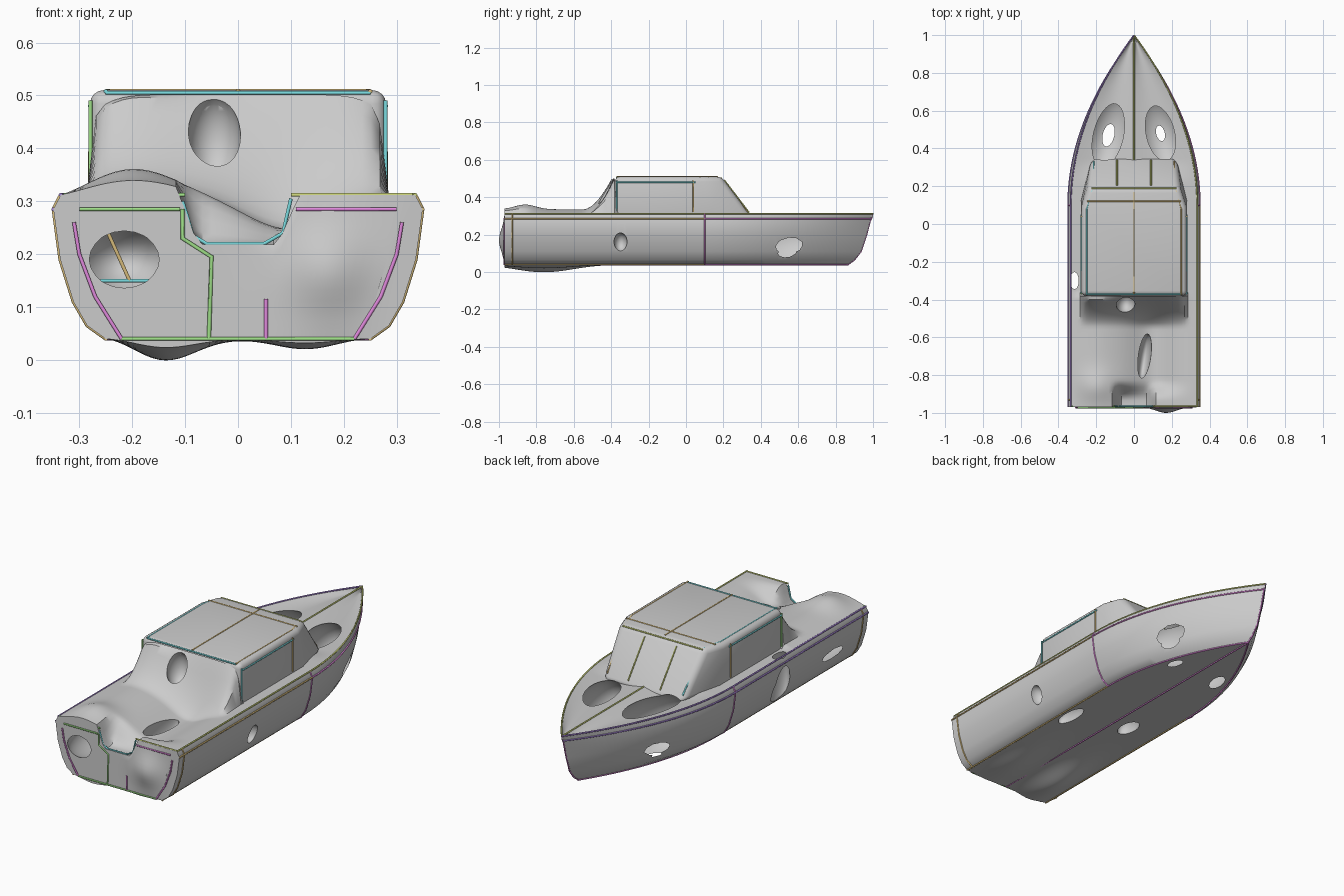
import bpy, bmesh, math
from mathutils import Matrix

if "Cube" in bpy.data.objects:
    bpy.data.objects.remove(bpy.data.objects["Cube"])

# Hull side levels: half width, height, y where the level meets the stem
LEVELS = [(.335, .312, 1.0), (.349, .285, .992), (.336, .19, .967),
          (.311, .11, .94), (.285, .065, .905), (.25, .04, .87)]
N = 40


def g(v, c, s):
    return math.exp(-((v - c) / s) ** 2)


def clamp(v):
    return min(1, max(0, v))


def place(level, t):
    """half width and y of a hull level; t<0 is the straight body, 0..1 the bow"""
    w, z, end = level
    if t < 0:
        return w, .1 + t
    return w * (1 - t * t), .1 + t * (end - .1)


def deck_height(u, x, y):
    """sculpted height of the deck"""
    if y > -.375:
        return .312 - (.018 * math.sin(math.pi * abs(u)) if y > .3 else 0)
    s = clamp(1 - (-.385 - y) / .16)
    fair = .19 * s ** 1.7 * clamp((.285 - abs(x)) / .02)
    h = .024 * g(x, -.2, .13) + .026 * g(x, -.2, .11) * g(y, -.86, .08)
    h -= .065 * g(x, .1, .12) * (1 - s)
    rim = clamp((-.83 - y) / .1)  # transom rim and its notch
    rim = rim * rim * (3 - 2 * rim)
    k = clamp((.115 - abs(x)) / .04)
    edge = max(h, 0) * (1 - k) - .094 * k
    h = h * (1 - rim) + edge * rim
    return .312 + min(.19, h + fair) * (1 - abs(u) ** 8)


def add_mesh(name, bm):
    bmesh.ops.recalc_face_normals(bm, faces=bm.faces)
    me = bpy.data.meshes.new(name)
    bm.to_mesh(me)
    bm.free()
    ob = bpy.data.objects.new(name, me)
    bpy.context.collection.objects.link(ob)
    return ob


def activate(ob):
    bpy.ops.object.select_all(action='DESELECT')
    ob.select_set(True)
    bpy.context.view_layer.objects.active = ob


def ellipsoids(name, specs):
    bm = bmesh.new()
    for c, r, turn in specs:
        mat = Matrix.Translation(c) @ Matrix.Rotation(math.radians(turn), 4, 'Z') @ Matrix.Diagonal((*r, 1))
        bmesh.ops.create_uvsphere(bm, u_segments=32, v_segments=20, radius=1, matrix=mat)
    return add_mesh(name, bm)


def cut(ob, cutter):
    m = ob.modifiers.new("openings", 'BOOLEAN')
    m.operation, m.solver, m.object = 'DIFFERENCE', 'EXACT', cutter
    activate(ob)
    bpy.ops.object.modifier_apply(modifier=m.name)


# Hull with sculpted deck, lofted from stern to bow
bm = bmesh.new()
rings = []
stations = [-1.07 + i * 1.07 / 60 for i in range(60)] + [math.sin(i / 28 * math.pi / 2) for i in range(28)] + [.9995]
for t in stations:
    ring = []
    w, y = place(LEVELS[0], t)
    for i in range(N + 1):
        u = 2 * i / N - 1
        ring.append((u * w, y, deck_height(u, u * w, y)))
    side = [(*place(l, t), l[1]) for l in LEVELS[1:5]]
    ring += side
    w, y = place(LEVELS[5], t)
    for i in range(N + 1):
        x = w * (1 - 2 * i / N)
        edge = 1 - abs(x / w) ** 6
        sag = (.042 * g(x, -.14, .085) + .02 * g(x, .13, .085)) * g(y, -.76, .22) * edge
        ring.append((x, y, .04 - sag))
    ring += [(-a, b, c) for a, b, c in reversed(side)]
    rings.append([bm.verts.new(p) for p in ring])
n = len(rings[0])
for a, b in zip(rings, rings[1:]):
    for i in range(n):
        bm.faces.new((a[i], a[(i + 1) % n], b[(i + 1) % n], b[i]))
# Transom (softly swollen on one side) and stem cap
for r, bulge, rows in ((rings[0], .03, 14), (rings[-1], 0, 1)):
    low = r[N + 5:2 * N + 6][::-1]
    cols = {}
    for i in range(1, N):
        a, b = r[i].co, low[i].co
        cols[i] = [r[i]]
        for k in range(1, rows):
            p = a.lerp(b, k / rows)
            p.y -= bulge * g(p.x, .17, .075) * g(p.z, .17, .08)
            cols[i].append(bm.verts.new(p))
        cols[i].append(low[i])
    for i in range(1, N - 1):
        for k in range(rows):
            bm.faces.new((cols[i][k], cols[i + 1][k], cols[i + 1][k + 1], cols[i][k + 1]))
    bm.faces.new([r[0]] + r[:2 * N + 5:-1] + [low[0]] + cols[1][::-1])
    bm.faces.new(r[N:N + 5] + [low[N]] + cols[N - 1][::-1])
hull = add_mesh("hull", bm)

# Cabin with raked windscreen
bm = bmesh.new()


def footprint(pts, z):
    loop = pts + [(-x, y) for x, y in reversed(pts)]
    return [bm.verts.new((x, y, z)) for x, y in loop]


lo = footprint([(.28, -.38), (.28, .13), (.225, .355)], .29)
hi = footprint([(.28, -.38), (.277, .09), (.24, .19)], .51)
bm.faces.new(lo)
bm.faces.new(hi)
for i in range(6):
    j = (i + 1) % 6
    bm.faces.new((lo[i], lo[j], hi[j], hi[i]))
cabin = add_mesh("cabin", bm)
m = cabin.modifiers.new("round", 'BEVEL')
m.width, m.segments = .026, 4
activate(cabin)
bpy.ops.object.modifier_apply(modifier=m.name)

# Openings and dents
openings = ellipsoids("openings", [
    ((-.135, .47, .185), (.125, .25, .15), -14), ((.14, .48, .185), (.12, .22, .148), 14),
    ((-.215, -.71, .19), (.122, .31, .1), 0), ((.055, -.70, .24), (.034, .12, .09), -8),
    ((.33, -.35, .16), (.05, .035, .05), 0), ((-.315, -.3, .19), (.035, .07, .16), 0),
    ((-.09, -.15, .05), (.04, .07, .06), 0), ((.2, -.24, .05), (.035, .09, .05), 0),
    ((-.045, -.42, .42), (.05, .06, .085), 0)])
for ob in (hull, cabin):
    cut(ob, openings)
    activate(ob)
    bpy.ops.object.shade_smooth_by_angle(angle=math.radians(38))
bpy.data.objects.remove(openings)

# Coloured edge trims
COLOURS = {"magenta": (.75, .25, .72, 1), "green": (.35, .75, .25, 1), "cyan": (.2, .72, .75, 1),
           "purple": (.4, .25, .7, 1), "ochre": (.68, .5, .2, 1), "olive": (.6, .65, .2, 1)}
for k, c in COLOURS.items():
    bpy.data.materials.new(k).diffuse_color = c


def trim(name, colour, pts, r=.004):
    cu = bpy.data.curves.new(name, 'CURVE')
    cu.dimensions, cu.bevel_depth, cu.bevel_resolution = '3D', r, 1
    cu.use_fill_caps = True
    sp = cu.splines.new('POLY')
    sp.points.add(len(pts) - 1)
    for p, co in zip(sp.points, pts):
        p.co = (*co, 1)
    cu.materials.append(bpy.data.materials[colour])
    bpy.context.collection.objects.link(bpy.data.objects.new(name, cu))


def level_line(k, s, t0, t1, count=20):
    out = []
    for i in range(count + 1):
        t = t0 + (t1 - t0) * i / count
        w, y = place(LEVELS[k], t)
        out.append((s * w, y, LEVELS[k][1]))
    return out


for s, tag, c in ((-1, "left", "purple"), (1, "right", "olive")):
    trim(tag + "_gunwale_trim", c, level_line(0, s, -1.07, 1, 50))
    trim(tag + "_rub_rail", c if s < 0 else "ochre", level_line(1, s, -1.07, 0, 2))
    trim(tag + "_bow_rail", "magenta" if s > 0 else c, level_line(1, s, 0, 1))
    trim(tag + "_chine_trim", "ochre", level_line(5, s, -1.07, 0, 2))
    trim(tag + "_bow_chine_trim", "magenta", level_line(5, s, 0, 1))
    trim(tag + "_side_seam", "magenta", [(s * w, .1, z) for w, z, e in LEVELS])
    trim(tag + "_stern_corner", "ochre", [(s * w, -.93, z) for w, z, e in LEVELS])
    trim(tag + "_transom_edge", "magenta",
         [(s * .31, -.972, .26), (s * .3, -.972, .2), (s * .27, -.972, .12), (s * .22, -.972, .04)])
    trim(tag + "_transom_bar", "green" if s < 0 else "magenta",
         [(s * .3, -.972, .285), (s * .11, -.972, .285)])
    trim(tag + "_transom_top", "green" if s < 0 else "olive", [(s * .33, -.965, .312), (s * .1, -.965, .312)])
    trim(tag + "_roof_trim", "cyan" if s < 0 else "ochre",
         [(s * .25, -.375, .508), (s * .25, .08, .508), (s * .222, .175, .505), (s * .212, .33, .32)])
    trim(tag + "_cabin_rear_edge", "green" if s < 0 else "cyan", [(s * .279, -.37, .32), (s * .279, -.37, .49)])
    trim(tag + "_window_top", "cyan", [(s * .28, -.37, .48), (s * .279, .05, .48)])
    trim(tag + "_window_post", "ochre", [(s * .28, .04, .32), (s * .279, .04, .49)])
    trim(tag + "_windscreen_bar", "olive", [(s * .09, .205, .492), (s * .09, .338, .318)])

trim("stem_trim", "magenta", [(0, e - .004, z) for w, z, e in LEVELS])
trim("keel_trim", "magenta", [(0, -.97, .039), (0, .87, .039)])
trim("foredeck_trim", "olive", [(0, .34, .312), (0, .99, .312)])
trim("roof_rear_trim", "cyan", [(-.25, -.372, .505), (.25, -.372, .505)])
trim("roof_centre_trim", "ochre", [(0, -.37, .509), (0, .17, .509)])
trim("roof_front_trim", "ochre", [(-.25, .12, .509), (.25, .12, .509)])
trim("windscreen_top_trim", "olive", [(-.225, .188, .503), (.225, .188, .503)])
trim("transom_base", "green", [(-.22, -.972, .04), (.22, -.972, .04)])
trim("transom_centre_seam", "green", [(-.105, -.972, .285), (-.105, -.972, .23), (-.05, -.972, .195), (-.055, -.972, .04)])
trim("transom_short_seam", "magenta", [(.053, -.972, .04), (.053, -.972, .115)])
trim("notch_trim", "cyan", [(-.105, -.965, .3), (-.085, -.965, .235), (-.06, -.965, .22),
                            (.05, -.965, .22), (.085, -.965, .24), (.1, -.965, .305)])
trim("inner_brace", "ochre", [(-.25, -.8, .25), (-.205, -.8, .15)])
trim("inner_floor_bar", "cyan", [(-.26, -.8, .15), (-.15, -.8, .15)])

for m in bpy.data.materials:
    if m.users and not m.is_grease_pencil:
        m.use_nodes = True
        m.node_tree.nodes["Principled BSDF"].inputs["Base Color"].default_value = m.diffuse_color
